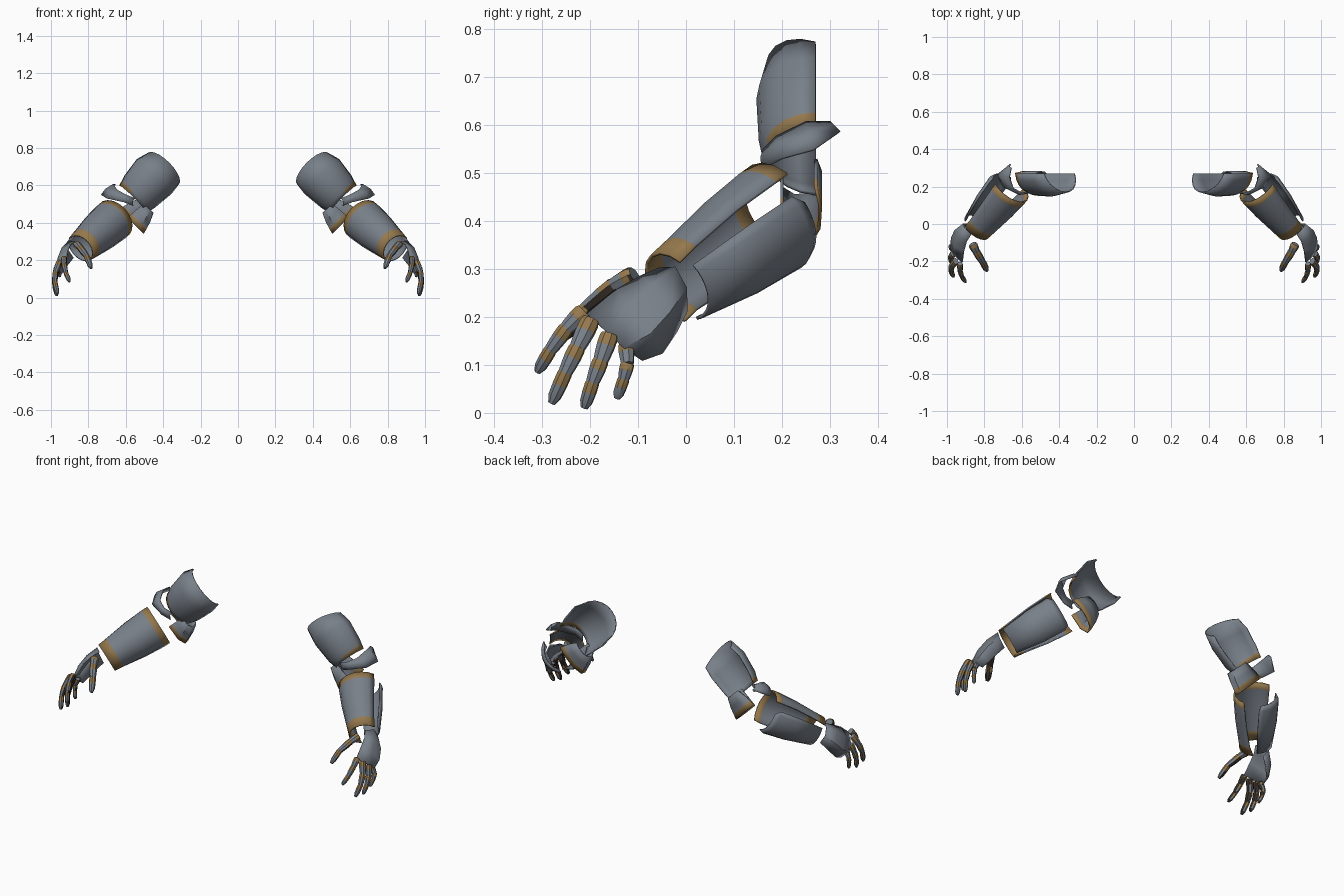
import bpy, bmesh
from math import sin, cos, pi, radians
from mathutils import Vector as V

cube = bpy.data.objects.get("Cube")
if cube:
    bpy.data.objects.remove(cube, do_unlink=True)


def material(name, rgb):
    m = bpy.data.materials.new(name)
    m.use_nodes = True
    m.diffuse_color = (*rgb, 1)
    bsdf = m.node_tree.nodes["Principled BSDF"]
    bsdf.inputs["Base Color"].default_value = (*rgb, 1)
    bsdf.inputs["Roughness"].default_value = 0.6
    return m


MATS = [material("steel_grey", (0.19, 0.215, 0.25)),
        material("dull_gold", (0.30, 0.19, 0.075)),
        material("dark_leather", (0.045, 0.032, 0.024))]
GREY, GOLD, DARK = range(3)


def loft(name, side, rows, rule, closed=False, palm=None, thickness=0.007):
    """Skin rows of points; rule(row, column) picks the material."""
    bm = bmesh.new()
    grid = [[bm.verts.new((p[0] * side, p[1], p[2])) for p in row] for row in rows]
    n = len(rows[0])
    for i in range(len(rows) - 1):
        for j in range(n if closed else n - 1):
            k = (j + 1) % n
            f = bm.faces.new((grid[i][j], grid[i][k], grid[i + 1][k], grid[i + 1][j]))
            f.material_index = rule(i, j)
    if closed:
        bm.faces.new(grid[0])
        bm.faces.new(grid[-1])
    bmesh.ops.recalc_face_normals(bm, faces=bm.faces)
    if palm:
        inward = V((palm[0] * side, palm[1], palm[2])).normalized()
        for f in bm.faces:
            f.normal_update()
            if f.normal.dot(inward) > 0.75:
                f.material_index = DARK
    mesh = bpy.data.meshes.new(name)
    bm.to_mesh(mesh)
    bm.free()
    for m in MATS:
        mesh.materials.append(m)
    ob = bpy.data.objects.new(("left_" if side > 0 else "right_") + name, mesh)
    bpy.context.collection.objects.link(ob)
    if not closed:
        mod = ob.modifiers.new("thickness", "SOLIDIFY")
        mod.thickness = thickness
        mod.offset = 0
    bpy.ops.object.select_all(action="DESELECT")
    ob.select_set(True)
    bpy.context.view_layer.objects.active = ob
    bpy.ops.object.shade_smooth_by_angle(angle=radians(38))


# Forearm frame: elbow to wrist, with up and inward directions
ELBOW, WRIST = V((0.66, 0.2, 0.42)), V((0.84, -0.02, 0.265))
AXIS = (WRIST - ELBOW).normalized()
UP = (V((0, 0, 1)) - AXIS * AXIS.z).normalized()
INWARD = AXIS.cross(UP)


def forearm_row(t, r, start, end, count=11):
    row = []
    for j in range(count):
        a = radians(start + (end - start) * j / (count - 1))
        row.append(ELBOW.lerp(WRIST, t) + r * (cos(a) * UP + sin(a) * INWARD))
    return row


def upper_arm_point(a, n, y):
    """a runs down the upper arm, n runs across it, outward and up."""
    return V((0.707 * (a + n), y, 0.707 * (n - a)))


def upper_arm_row(a, n, half, depth, bow, count=11):
    row = []
    for j in range(count):
        t = pi * j / (count - 1)
        row.append(upper_arm_point(a - bow * sin(t), n + half * cos(t), 0.27 - depth * sin(t)))
    return row


def finger(name, side, path, radius, palm):
    """Three overlapping tapered segments, each with a gold knuckle band."""
    path = [V(p) for p in path]
    for s in range(3):
        a, b = path[s], path[s + 1]
        d = (b - a).normalized()
        across = d.cross(V(palm)).normalized()
        deep = across.cross(d)
        r = radius * (1 - 0.12 * s)
        end = 0.5 if s == 2 else 0.8
        rows = []
        for t, k in ((-0.08, 0.85), (0.05, 1), (0.38, 1), (0.75, 0.9), (1.0, end)):
            c = a.lerp(b, t)
            rows.append([c + r * k * (cos(j * pi / 4 + pi / 8) * across
                                      + 0.85 * sin(j * pi / 4 + pi / 8) * deep)
                         for j in range(8)])
        loft(f"{name}_segment_{s + 1}", side, rows,
             lambda i, j: GOLD if i < 2 else GREY, closed=True, palm=palm)


PALM = (-1, 0.15, -0.25)
FINGERS = {
    "index_finger": (((.93, -.215, .21), (.93, -.25, .175), (.92, -.283, .13), (.9, -.31, .085)), .019),
    "middle_finger": (((.955, -.2, .19), (.976, -.227, .135), (.979, -.252, .083), (.965, -.28, .02)), .021),
    "ring_finger": (((.968, -.16, .16), (.98, -.178, .108), (.98, -.195, .063), (.968, -.212, .01)), .02),
    "little_finger": (((.962, -.125, .14), (.98, -.122, .102), (.978, -.13, .07), (.965, -.144, .03)), .017),
}

for side in (1, -1):
    # Upper arm shell, open at the back, gold on its lower outer rim
    loft("upper_arm_plate", side,
         [upper_arm_row(-.205, .77, .115, .10, .045),
          upper_arm_row(-.14, .775, .128, .12, .01),
          upper_arm_row(-.03, .772, .115, .115, 0),
          upper_arm_row(-.005, .77, .108, .105, 0),
          upper_arm_row(.025, .77, .1, .1, .01)],
         lambda i, j: GOLD if i == 3 and j < 4 else GREY)

    # Cuff behind and under the elbow with a gold hem
    cuff = []
    for a, spread in ((0, .6), (.05, .85), (.085, .95), (.115, 1.05)):
        profile = ((.72, .2), (.64, .2), (.605, .225), (.61, .255), (.66, .277), (.72, .28), (.78, .27))
        cuff.append([upper_arm_point(a, .7 + (n - .7) * spread, y) for n, y in profile])
    loft("elbow_cuff", side, cuff, lambda i, j: GOLD if i == 2 else GREY)

    # Pointed guard wrapped round the outer elbow
    upper = [V(p) for p in ((.55, .172, .53), (.6, .165, .55), (.645, .19, .575), (.665, .25, .605), (.655, .3, .605))]
    lower = [V(p) for p in ((.56, .168, .49), (.61, .16, .51), (.7, .2, .53), (.73, .265, .548), (.66, .32, .585))]
    middle = [p.lerp(q, 0.5) + V((.008, -.004, .004)) for p, q in zip(upper, lower)]
    loft("elbow_guard", side, [upper, middle, lower], lambda i, j: GREY)

    # Front forearm plate with gold bands at both ends
    loft("forearm_front_plate", side,
         [forearm_row(0, .112, -38, 145),
          forearm_row(.11, .112, -38, 148),
          forearm_row(.45, .104, -36, 152),
          forearm_row(.86, .086, -38, 160),
          forearm_row(1.02, .08, -42, 172)],
         lambda i, j: GOLD if i in (0, 3) else GREY)

    # Outer forearm plate
    loft("forearm_outer_plate", side,
         [forearm_row(.04, .105, -75, -165),
          forearm_row(.12, .116, -62, -172),
          forearm_row(.5, .107, -60, -175),
          forearm_row(.97, .083, -58, -175)],
         lambda i, j: GREY)

    # Curved plate over the back of the hand
    loft("hand_plate", side,
         [((.87, -.055, .3), (.905, -.022, .302), (.912, 0, .26), (.88, 0, .212)),
          ((.895, -.095, .283), (.94, -.07, .265), (.957, -.035, .21), (.915, -.022, .168)),
          ((.91, -.145, .255), (.958, -.12, .22), (.976, -.075, .165), (.945, -.05, .125)),
          ((.918, -.205, .205), (.962, -.165, .168), (.978, -.13, .135), (.95, -.092, .11))],
         lambda i, j: GREY)

    # Fingers and thumb
    for name, (path, radius) in FINGERS.items():
        finger(name, side, path, radius, PALM)
    finger("thumb", side, ((.862, -.11, .285), (.842, -.15, .265), (.808, -.205, .22), (.785, -.25, .158)),
           .024, (.6, .3, -.7))
